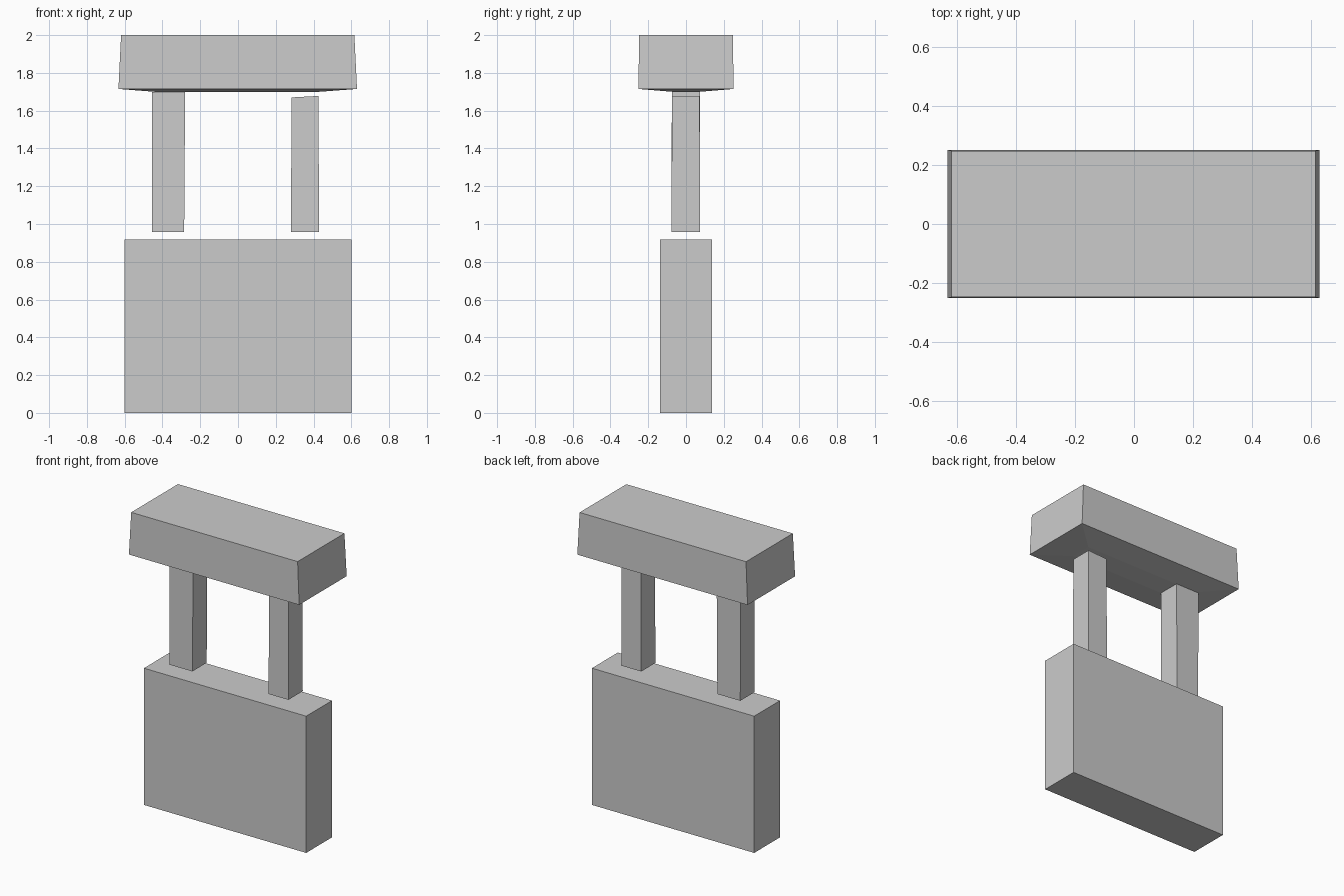
import bpy, bmesh

if "Cube" in bpy.data.objects:
    bpy.data.objects.remove(bpy.data.objects["Cube"])


def stack(name, rings):
    """Closed box built from stacked rectangles (x0, x1, y0, y1, z_left, z_right)."""
    bm = bmesh.new()
    loops = []
    for x0, x1, y0, y1, zl, zr in rings:
        loops.append([bm.verts.new(p) for p in
                      ((x0, y0, zl), (x1, y0, zr), (x1, y1, zr), (x0, y1, zl))])
    for a, b in zip(loops, loops[1:]):
        for i in range(4):
            j = (i + 1) % 4
            bm.faces.new((a[i], a[j], b[j], b[i]))
    bm.faces.new(loops[0][::-1])
    bm.faces.new(loops[-1])
    bmesh.ops.recalc_face_normals(bm, faces=bm.faces)
    mesh = bpy.data.meshes.new(name)
    bm.to_mesh(mesh)
    bm.free()
    obj = bpy.data.objects.new(name, mesh)
    bpy.context.collection.objects.link(obj)
    return obj


# Slab-shaped base
stack("base", [(-0.602, 0.602, -0.137, 0.137, 0, 0),
               (-0.602, 0.602, -0.137, 0.137, 0.917, 0.917)])

# Two posts, floating just above the base
stack("left_post", [(-0.455, -0.285, -0.077, 0.075, 0.957, 0.957),
                    (-0.456, -0.280, -0.075, 0.075, 1.70, 1.70)])
stack("right_post", [(0.280, 0.428, -0.077, 0.075, 0.957, 0.957),
                     (0.284, 0.427, -0.074, 0.072, 1.670, 1.678)])

# Tapered cap with a shallow sloped underside
stack("cap", [(-0.44, 0.43, -0.073, 0.073, 1.70, 1.70),
              (-0.633, 0.63, -0.252, 0.252, 1.715, 1.715),
              (-0.619, 0.616, -0.248, 0.248, 2.0, 2.0)])
